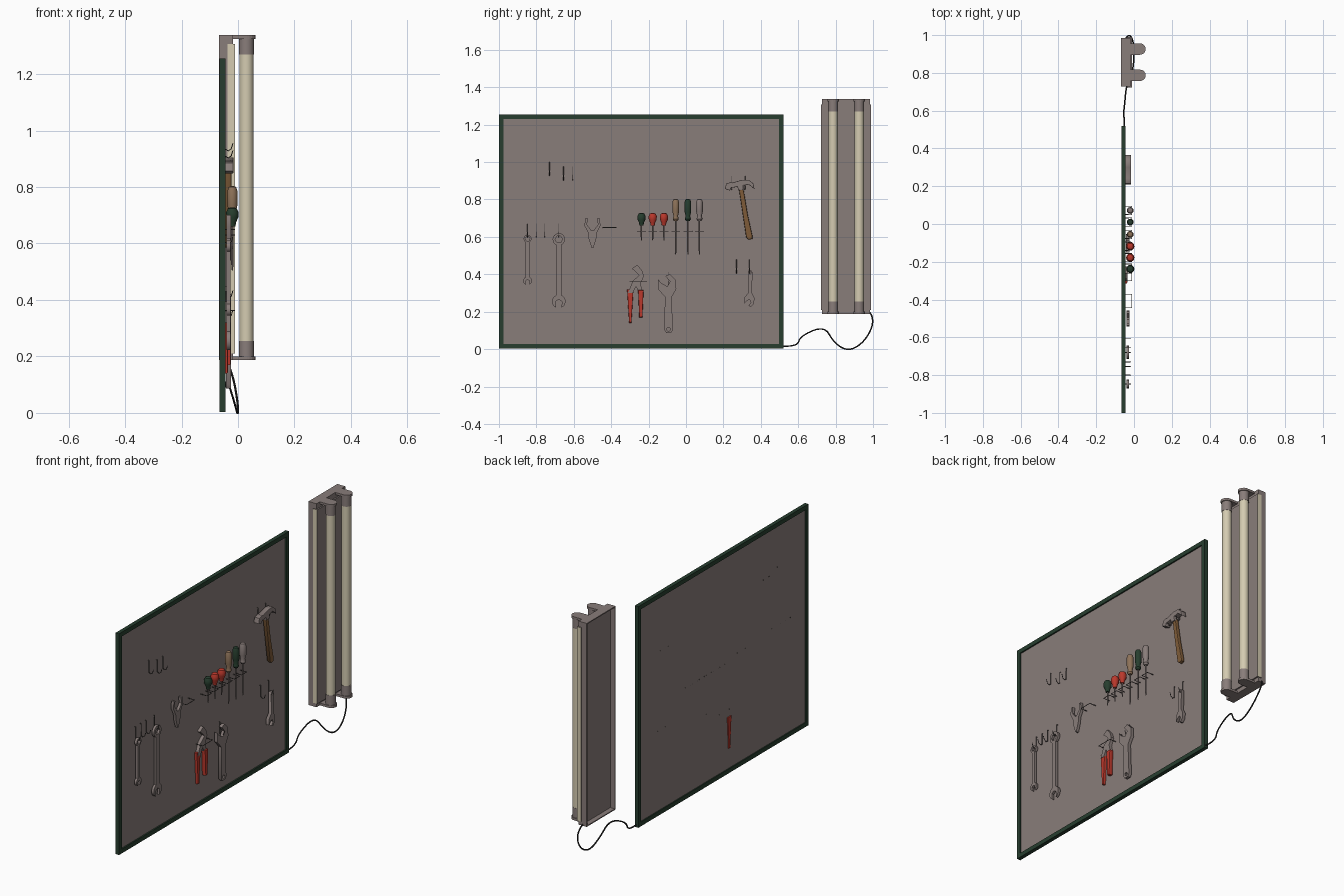
import bpy, bmesh, math
from mathutils import Matrix

if "Cube" in bpy.data.objects:
    bpy.data.objects.remove(bpy.data.objects["Cube"])


def material(name, rgb):
    m = bpy.data.materials.new(name)
    m.diffuse_color = (*rgb, 1)
    m.use_nodes = True
    m.node_tree.nodes["Principled BSDF"].inputs["Base Color"].default_value = m.diffuse_color
    return m


GREY = material("taupe_metal", (0.25, 0.205, 0.195))
CREAM = material("cream_tube", (0.66, 0.60, 0.44))
GREEN = material("dark_green", (0.02, 0.048, 0.028))
RED = material("red_grip", (0.50, 0.04, 0.025))
WOOD = material("brown_wood", (0.21, 0.105, 0.04))
TAN = material("tan_grip", (0.27, 0.17, 0.10))
BLACK = material("black_rubber", (0.02, 0.02, 0.02))
STEEL = material("dark_wire", (0.09, 0.08, 0.075))


def add(name, data, mats):
    ob = bpy.data.objects.new(name, data)
    bpy.context.collection.objects.link(ob)
    for m in mats:
        data.materials.append(m)
    return ob


def smooth(ob):
    bpy.ops.object.select_all(action='DESELECT')
    ob.select_set(True)
    bpy.context.view_layer.objects.active = ob
    bpy.ops.object.shade_smooth_by_angle(angle=math.radians(40))


def boxes(name, ranges, *mats):
    """One mesh made of (x0, x1, y0, y1, z0, z1) boxes."""
    bm = bmesh.new()
    for x0, x1, y0, y1, z0, z1 in ranges:
        mat = Matrix.Translation(((x0 + x1) / 2, (y0 + y1) / 2, (z0 + z1) / 2)) @ \
            Matrix.Diagonal((x1 - x0, y1 - y0, z1 - z0, 1))
        bmesh.ops.create_cube(bm, size=1, matrix=mat)
    me = bpy.data.meshes.new(name)
    bm.to_mesh(me)
    return add(name, me, mats)


def lathe(name, x, y, profile, mat, n=16):
    """Round part about a vertical axis from (radius, z) pairs."""
    bm = bmesh.new()
    rings = [[bm.verts.new((x + r * math.cos(2 * math.pi * i / n),
                            y + r * math.sin(2 * math.pi * i / n), z))
              for i in range(n)] for r, z in profile]
    for a, b in zip(rings, rings[1:]):
        for i in range(n):
            bm.faces.new((a[i], a[(i + 1) % n], b[(i + 1) % n], b[i]))
    bm.faces.new(rings[0])
    bm.faces.new(rings[-1])
    bmesh.ops.recalc_face_normals(bm, faces=bm.faces)
    me = bpy.data.meshes.new(name)
    bm.to_mesh(me)
    ob = add(name, me, [mat])
    smooth(ob)
    return ob


def curve_mesh(name, cu, mat, matrix=Matrix()):
    """Turn a curve into a mesh object."""
    tmp = add(name, cu, [])
    bpy.context.view_layer.update()
    dg = bpy.context.evaluated_depsgraph_get()
    me = bpy.data.meshes.new_from_object(tmp.evaluated_get(dg))
    me.transform(matrix)
    bpy.data.objects.remove(tmp)
    me.materials.clear()
    ob = add(name, me, [mat])
    smooth(ob)
    return ob


def plate(name, loops, x0, x1, mat, bevel=0.0):
    """Flat part from (y, z) outlines; later outlines are holes."""
    cu = bpy.data.curves.new(name, 'CURVE')
    cu.dimensions, cu.fill_mode = '2D', 'BOTH'
    cu.extrude = (x1 - x0) / 2 - bevel
    cu.bevel_depth, cu.bevel_resolution, cu.offset = bevel, 1, -bevel
    for loop in loops:
        sp = cu.splines.new('POLY')
        sp.points.add(len(loop) - 1)
        for p, (u, v) in zip(sp.points, loop):
            p.co = (u, v, 0, 1)
        sp.use_cyclic_u = True
    turn = Matrix(((0, 0, 1, (x0 + x1) / 2), (1, 0, 0, 0), (0, 1, 0, 0), (0, 0, 0, 1)))
    return curve_mesh(name, cu, mat, turn)


def wires(name, paths, r, mat, kind='POLY'):
    cu = bpy.data.curves.new(name, 'CURVE')
    cu.dimensions = '3D'
    cu.bevel_depth, cu.bevel_resolution, cu.use_fill_caps = r, 1, True
    for path in paths:
        sp = cu.splines.new(kind)
        sp.points.add(len(path) - 1)
        for p, co in zip(sp.points, path):
            p.co = (*co, 1)
        if kind == 'NURBS':
            sp.use_endpoint_u, sp.order_u, sp.resolution_u = True, 3, 8
    return curve_mesh(name, cu, mat)


def arc(cy, cz, r, a0, a1, n):
    return [(cy + r * math.cos(math.radians(a0 + (a1 - a0) * i / n)),
             cz + r * math.sin(math.radians(a0 + (a1 - a0) * i / n))) for i in range(n + 1)]


# Board and its frame
boxes("board_panel", [(-0.06, -0.052, -0.985, 0.505, 0.015, 1.24)], GREY)
boxes("board_frame", [(-0.066, -0.044, -1.0, 0.52, z, z + 0.024) for z in (0.004, 1.231)] +
      [(-0.066, -0.044, y, y + 0.024, 0.028, 1.231) for y in (-1.0, 0.496)], GREEN)

# Lamp housing, open at the back
L0, L1, B, T = 0.727, 0.985, 0.187, 1.338
boxes("lamp_housing", [(-0.04, -0.018, L0, L1, B, T),
                       (-0.068, -0.04, L0, L0 + 0.006, B, T), (-0.068, -0.04, L1 - 0.006, L1, B, T),
                       (-0.068, -0.04, L0 + 0.006, L1 - 0.006, B, B + 0.006),
                       (-0.068, -0.04, L0 + 0.006, L1 - 0.006, T - 0.006, T)], GREY)
# Reflector with cream side edges
refl = boxes("lamp_reflector", [(-0.037, -0.010, 0.722, 0.990, 0.21, 1.307)], GREY, CREAM)
for p in refl.data.polygons:
    p.material_index = int(abs(p.normal.y) > 0.9)
# Tubes, sockets and end brackets
for i, y in enumerate((0.787, 0.926)):
    lathe(f"lamp_tube_{i}", 0.03, y, [(0.025, 0.25), (0.025, 1.275)], CREAM, 20)
    for j, (z0, z1, p0, p1) in enumerate(((0.20, 0.255, 0.187, 0.20), (1.27, 1.325, 1.325, 1.338))):
        lathe(f"tube_socket_{i}_{j}", 0.03, y, [(0.0265, z0), (0.0265, z1)], GREY, 20)
        plan = [(-0.018, y - 0.03)] + arc(0.032, y, 0.03, -90, 90, 10) + [(-0.018, y + 0.03)]
        bm = bmesh.new()
        f = bm.faces.new([bm.verts.new((px, py, p0)) for px, py in plan])
        ext = bmesh.ops.extrude_face_region(bm, geom=[f])["geom"]
        bmesh.ops.translate(bm, vec=(0, 0, p1 - p0),
                            verts=[v for v in ext if isinstance(v, bmesh.types.BMVert)])
        bmesh.ops.recalc_face_normals(bm, faces=bm.faces)
        me = bpy.data.meshes.new("bracket")
        bm.to_mesh(me)
        add(f"tube_bracket_{i}_{j}", me, [GREY])

# Power cable
wires("power_cable", [[(-0.05, 0.51, 0.016), (-0.055, 0.595, 0.012), (-0.052, 0.61, 0.07),
                       (-0.04, 0.74, 0.125), (-0.012, 0.79, 0.035), (0.0, 0.865, -0.012),
                       (0.0, 0.945, 0.03), (-0.015, 1.0, 0.12), (-0.04, 0.995, 0.19),
                       (-0.045, 0.975, 0.2)]], 0.004, BLACK, 'NURBS')

# J-shaped peg hooks
hooks = [(-0.73, 1.0), (-0.655, 0.975), (-0.605, 0.975), (-0.847, 0.67), (-0.80, 0.67),
         (-0.755, 0.67), (-0.68, 0.67), (0.27, 0.478), (0.34, 0.478), (0.245, 0.925),
         (0.315, 0.925), (-0.095, 0.41)]
wires("peg_hooks", [[(-0.062, y, z), (-0.046, y, z), (-0.046, y, z - 0.065), (-0.035, y, z - 0.072),
                     (-0.024, y, z - 0.065), (-0.018, y, z - 0.045)] for y, z in hooks], 0.002, STEEL)

# U-shaped wire loops
drivers = [(-0.238, GREEN), (-0.178, RED), (-0.118, RED), (-0.055, TAN), (0.01, GREEN), (0.072, GREY)]
loops = [(-0.408, 0.65, 0.036), (-0.255, 0.362, 0.045)] + [(y, 0.63, 0.022) for y, _ in drivers]
wires("wire_loops", [[(-0.062, y - w, z), (-0.012, y - w, z), (-0.012, y + w, z),
                      (-0.062, y + w, z)] for y, z, w in loops], 0.002, STEEL)

# Screwdrivers: three stubby, three long
for i, (y, mat) in enumerate(drivers):
    if i < 3:
        grip = [(0.011, 0.66), (0.013, 0.675), (0.021, 0.692), (0.022, 0.71), (0.016, 0.724), (0.006, 0.728)]
        tip = 0.58
    else:
        grip = [(0.010, 0.685), (0.016, 0.695), (0.012, 0.712), (0.018, 0.735), (0.018, 0.785),
                (0.013, 0.80), (0.005, 0.803)]
        tip = 0.505
    lathe(f"screwdriver_grip_{i}", -0.02, y, grip, mat, 12)
    lathe(f"screwdriver_shaft_{i}", -0.02, y, [(0.002, tip), (0.004, tip + 0.02), (0.004, grip[0][1] + 0.01)], GREY, 8)

# Combination wrenches
for i, (y, zr, R, zj, J, w) in enumerate(((-0.847, 0.59, 0.021, 0.365, 0.023, 0.02),
                                          (-0.68, 0.587, 0.033, 0.255, 0.036, 0.03))):
    a = math.degrees(math.asin(w / 2 / R))
    b = math.degrees(math.asin(w / 2 / J))
    out = arc(y, zr, R, -90 + a, 270 - a, 18) + arc(y, zj, J, 90 + b, 245, 7) + \
        [(y - 0.45 * J, zj), (y, zj + 0.3 * J), (y + 0.45 * J, zj)] + arc(y, zj, J, 295, 450 - b, 7)
    plate(f"wrench_{i}", [out, arc(y, zr, R * 0.6, 0, 300, 5)], -0.040, -0.026, GREY)

# Adjustable wrenches, the small one upside down
adj = [(-0.02, -0.142), (-0.01, -0.157), (0.015, -0.157), (0.025, -0.142), (0.018, 0.035), (0.043, 0.078),
       (0.04, 0.128), (0.01, 0.158), (-0.015, 0.148), (0.01, 0.118), (-0.005, 0.092), (-0.04, 0.112),
       (-0.055, 0.132), (-0.055, 0.078), (-0.018, 0.037)]
for name, cy, cz, sy, sz in (("adjustable_wrench", -0.095, 0.243, 1, 1),
                             ("small_adjustable_wrench", 0.342, 0.323, 0.55, -0.62)):
    plate(name, [[(cy + sy * u, cz + sz * v) for u, v in loop]
                 for loop in (adj, arc(0.002, -0.137, 0.01, 0, 315, 7))], -0.042, -0.024, GREY)

# Plain pliers, jaws down
half = [(0.004, -0.08), (0.02, -0.03), (0.022, 0.0), (0.043, 0.04), (0.038, 0.08), (0.026, 0.08),
        (0.029, 0.045), (0.006, 0.014)]
plate("plain_pliers", [[(-0.5 + u, 0.62 + v) for u, v in half] +
                       [(-0.5 - u, 0.62 + v) for u, v in reversed(half)]], -0.040, -0.024, GREY)

# Red-handled pliers
plate("slip_pliers_jaw", [[(-0.29, 0.43), (-0.26, 0.45), (-0.235, 0.42), (-0.225, 0.39), (-0.243, 0.35),
                           (-0.23, 0.30), (-0.252, 0.30), (-0.267, 0.335), (-0.285, 0.30), (-0.31, 0.30),
                           (-0.285, 0.365), (-0.25, 0.395), (-0.27, 0.415)]], -0.052, -0.034, GREY)
plate("slip_pliers_left_grip", [[(-0.315, 0.32), (-0.304, 0.14), (-0.292, 0.14), (-0.281, 0.32)]],
      -0.066, -0.036, RED, 0.004)
plate("slip_pliers_right_grip", [[(-0.256, 0.315), (-0.25, 0.17), (-0.233, 0.17), (-0.227, 0.315)]],
      -0.050, -0.026, RED, 0.004)

# Claw hammer
plate("hammer_handle", [[(0.281, 0.87), (0.322, 0.597), (0.335, 0.585), (0.355, 0.59), (0.355, 0.606),
                         (0.330, 0.72), (0.304, 0.875)]], -0.045, -0.023, WOOD, 0.005)
plate("hammer_head", [[(0.215, 0.885), (0.208, 0.857), (0.235, 0.848), (0.242, 0.862), (0.275, 0.868),
                       (0.28, 0.848), (0.307, 0.852), (0.306, 0.875), (0.335, 0.88), (0.366, 0.855),
                       (0.36, 0.885), (0.335, 0.905), (0.30, 0.905), (0.247, 0.89), (0.24, 0.893)]],
      -0.048, -0.016, GREY, 0.003)
